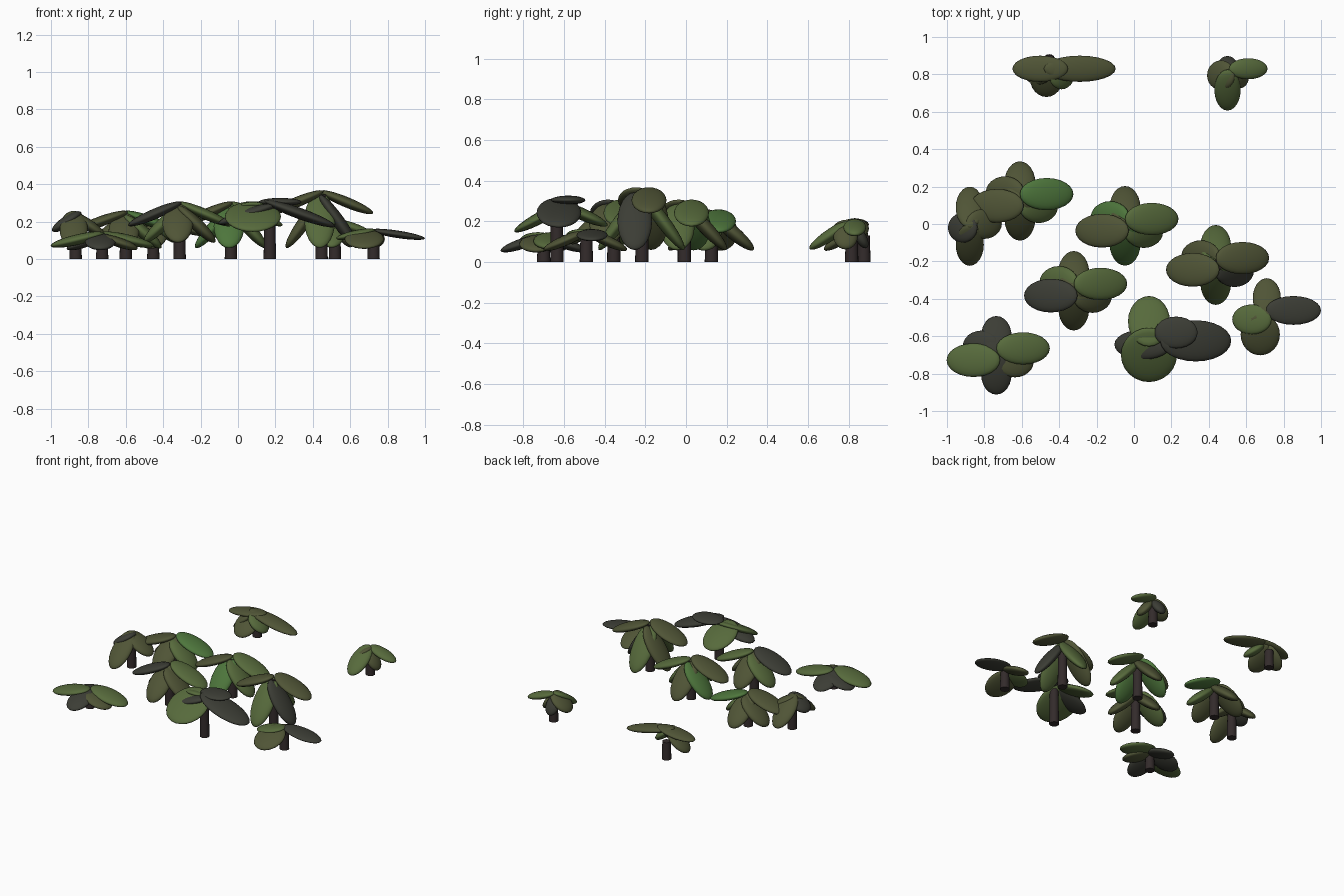
import bpy, bmesh, math
from mathutils import Matrix, Vector


def material(name, rgb):
    m = bpy.data.materials.new(name)
    m.diffuse_color = (*rgb, 1)
    return m


MATS = {
    "g": material("leaf_green", (0.095, 0.145, 0.045)),
    "o": material("leaf_olive", (0.08, 0.09, 0.037)),
    "d": material("leaf_dark", (0.045, 0.047, 0.036)),
    "b": material("leaf_bright", (0.075, 0.18, 0.045)),
    "t": material("bark", (0.033, 0.024, 0.024)),
}


def add(name, bm, mat):
    me = bpy.data.meshes.new(name)
    bm.to_mesh(me)
    bm.free()
    ob = bpy.data.objects.new(name, me)
    bpy.context.collection.objects.link(ob)
    me.materials.append(MATS[mat])
    return ob


def trunk(name, x, y, h, r=0.033):
    bm = bmesh.new()
    bmesh.ops.create_cone(bm, cap_ends=True, segments=16, radius1=r, radius2=r * 0.88, depth=h,
                          matrix=Matrix.Translation((x, y, h / 2)))
    for f in bm.faces:
        f.smooth = len(f.verts) == 4
    add(name, bm, "t")


def leaf(name, base, tip, width, mat, thick):
    """Flattened ellipsoid running from base to tip."""
    base, tip = Vector(base), Vector(tip)
    axis = (tip - base).normalized()
    side = Vector((0, 0, 1)).cross(axis).normalized()
    up = axis.cross(side)
    rot = Matrix((axis, side, up)).transposed().to_4x4()
    bm = bmesh.new()
    bmesh.ops.create_uvsphere(bm, u_segments=24, v_segments=12, radius=1)
    size = Matrix.Diagonal(((tip - base).length / 2, width, thick, 1))
    bm.transform(Matrix.Translation((base + tip) / 2) @ rot @ size)
    for f in bm.faces:
        f.smooth = True
    add(name, bm, mat)


def plant(name, x, y, h, leaves):
    """leaves: (dx0, dy0, z0, dx1, dy1, z1, half width, colour[, thickness]), offsets from the trunk."""
    trunk(name + "_trunk", x, y, h)
    for i, (a, b, c, d, e, f, w, m, *t) in enumerate(leaves):
        leaf(f"{name}_leaf_{i + 1}", (x + a, y + b, c), (x + d, y + e, f), w, m, t[0] if t else 0.03)


def full_plant(name, x, y, top, tip, low, colours):
    """Two broad side leaves over four drooping ones."""
    z = top - 0.012
    k = min(0.02, (top - 0.1) * 0.3)
    t = 0.034 if top > 0.2 else 0.026
    c = colours
    plant(name, x, y, top - 0.03, [
        (-0.01, 0.035, z, 0.276, 0.035, tip, 0.086, c[0], 0.028),
        (0.01, -0.028, z, -0.276, -0.028, tip, 0.09, c[1], 0.028),
        (-0.01, -0.035, z - k, 0.19, -0.035, low, 0.085, c[2], t),
        (0.01, 0.045, z - k, -0.19, 0.045, low, 0.085, c[3], t),
        (-0.01, -0.01, z - k / 2, -0.01, 0.208, low, 0.082, c[4], t),
        (-0.01, 0.01, z - k / 2, -0.01, -0.212, low, 0.082, c[5], t),
    ])


# five full plants
full_plant("plant_b", -0.60, 0.125, 0.265, 0.15, 0.06, "bogooo")
full_plant("plant_c", -0.038, -0.008, 0.315, 0.18, 0.06, "googob"[:2] + "gbob")
full_plant("plant_d", -0.312, -0.355, 0.315, 0.18, 0.09, "gdogoo")
full_plant("plant_e", 0.447, -0.217, 0.375, 0.245, 0.06, "oodogg")
full_plant("plant_f", -0.726, -0.70, 0.15, 0.07, 0.055, "ggoddd")

# narrow plant at the left edge
plant("plant_a", -0.868, -0.01, 0.22, [
    (0.03, -0.01, 0.25, -0.125, -0.01, 0.15, 0.08, "d"),
    (-0.03, 0.01, 0.25, 0.16, 0.01, 0.12, 0.08, "o"),
    (-0.01, -0.01, 0.255, -0.01, 0.208, 0.08, 0.075, "o"),
    (-0.01, 0.01, 0.255, -0.01, -0.212, 0.06, 0.075, "o"),
])

# wide plant near the front
plant("plant_g", 0.17, -0.635, 0.28, [
    (-0.09, -0.02, 0.30, -0.09, 0.25, 0.18, 0.112, "g"),
    (-0.09, 0.08, 0.305, -0.09, -0.21, 0.15, 0.15, "g"),
    (0.03, -0.01, 0.29, -0.275, -0.01, 0.19, 0.08, "d"),
    (-0.03, 0.01, 0.312, 0.35, 0.01, 0.175, 0.11, "d"),
    (-0.06, 0.055, 0.305, 0.17, 0.055, 0.305, 0.085, "d", 0.022),
])

# low plant at the right edge
plant("plant_h", 0.725, -0.49, 0.13, [
    (-0.02, 0.028, 0.155, 0.275, 0.028, 0.11, 0.077, "d", 0.02),
    (0.01, -0.02, 0.155, -0.2, -0.02, 0.11, 0.08, "g", 0.022),
    (-0.015, -0.01, 0.155, -0.015, 0.2, 0.06, 0.075, "o", 0.026),
    (-0.05, 0.01, 0.155, -0.05, -0.212, 0.06, 0.105, "o", 0.026),
])

# two separate plants at the back
plant("plant_i", -0.453, 0.875, 0.13, [
    (-0.03, -0.045, 0.21, 0.355, -0.045, 0.12, 0.07, "o", 0.025),
    (0.1, -0.045, 0.205, -0.197, -0.045, 0.165, 0.07, "o", 0.022),
    (-0.015, 0.0, 0.19, -0.015, -0.195, 0.06, 0.088, "o"),
    (0.0, -0.08, 0.20, 0.13, -0.08, 0.09, 0.075, "g"),
    (0.02, -0.05, 0.20, -0.14, -0.06, 0.06, 0.075, "o"),
])
plant("plant_j", 0.518, 0.815, 0.16, [
    (-0.01, 0.015, 0.205, 0.196, 0.015, 0.135, 0.056, "g", 0.025),
    (0.02, -0.02, 0.205, -0.125, -0.02, 0.09, 0.08, "o"),
    (-0.018, 0.01, 0.21, -0.018, -0.208, 0.065, 0.07, "g"),
    (-0.018, 0.0, 0.19, -0.018, 0.075, 0.07, 0.05, "d"),
    (0.0, -0.03, 0.19, 0.09, -0.03, 0.065, 0.06, "o"),
])
